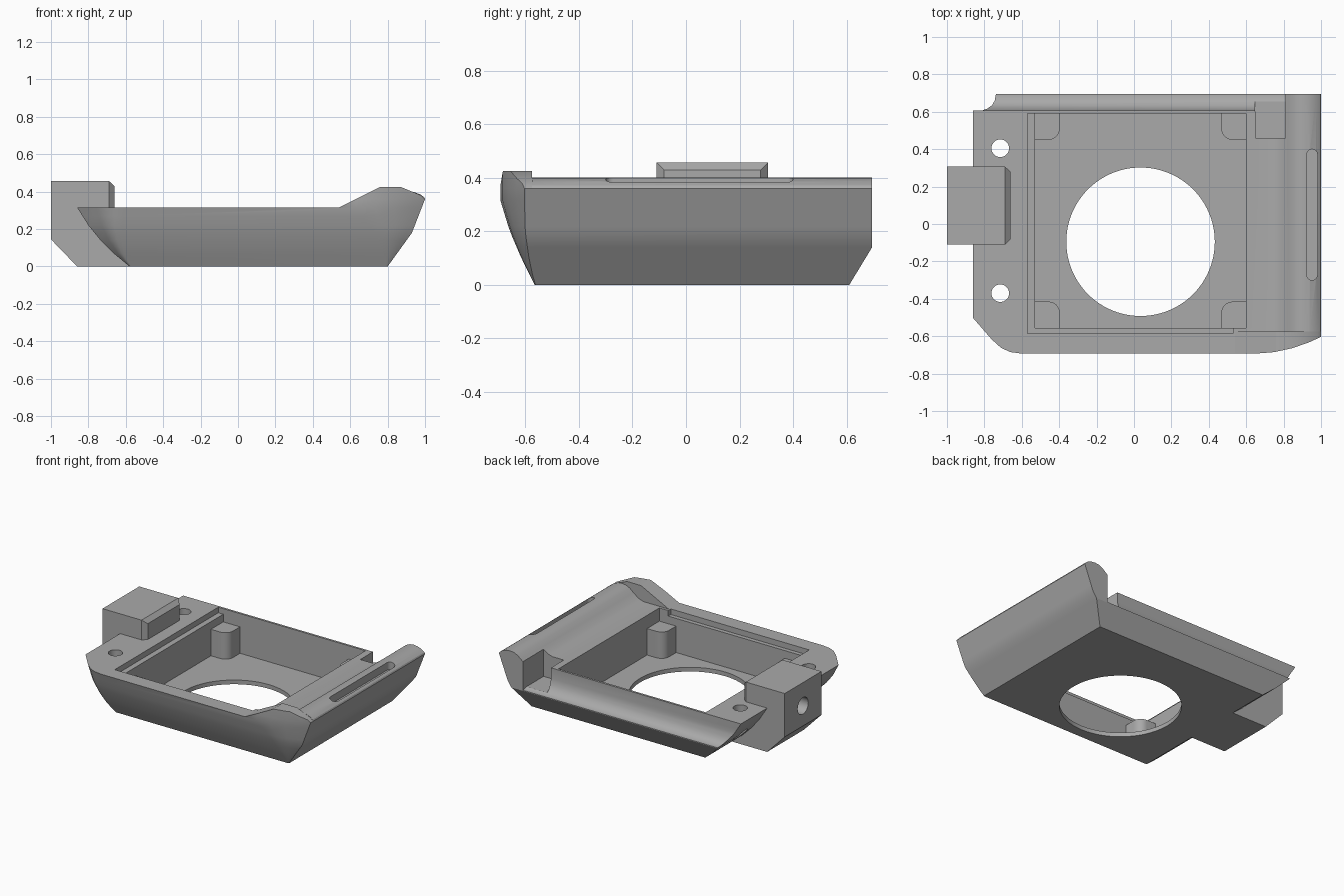
import bpy, bmesh, math
from mathutils import Vector

old = bpy.data.objects.get("Cube")
if old:
    bpy.data.objects.remove(old, do_unlink=True)

grey = bpy.data.materials.new("plain grey")
grey.use_nodes = True
grey.diffuse_color = (0.4, 0.4, 0.4, 1)
grey.node_tree.nodes["Principled BSDF"].inputs["Base Color"].default_value = (0.4, 0.4, 0.4, 1)


def loft(name, rings):
    """Solid skinned through rings with equal point counts."""
    bm = bmesh.new()
    rows = [[bm.verts.new(p) for p in ring] for ring in rings]
    n = len(rows[0])
    for a, b in zip(rows, rows[1:]):
        for i in range(n):
            j = (i + 1) % n
            bm.faces.new((a[i], a[j], b[j], b[i]))
    bm.faces.new(rows[0][::-1])
    bm.faces.new(rows[-1])
    bmesh.ops.recalc_face_normals(bm, faces=bm.faces)
    mesh = bpy.data.meshes.new(name)
    bm.to_mesh(mesh)
    bm.free()
    mesh.materials.append(grey)
    ob = bpy.data.objects.new(name, mesh)
    bpy.context.collection.objects.link(ob)
    return ob


def prism(name, pts, axis, lo, hi):
    """Extrude a 2D profile along x, y or z."""
    place = {"x": lambda a, b, d: (d, a, b),
             "y": lambda a, b, d: (a, d, b),
             "z": lambda a, b, d: (a, b, d)}[axis]
    return loft(name, [[place(a, b, d) for a, b in pts] for d in (lo, hi)])


def box(name, x, y, z):
    return prism(name, [(x[0], y[0]), (x[1], y[0]), (x[1], y[1]), (x[0], y[1])], "z", *z)


def arc(cx, cy, r, start=0, end=360, n=48):
    return [(cx + r * math.cos(math.radians(start + (end - start) * i / n)),
             cy + r * math.sin(math.radians(start + (end - start) * i / n)))
            for i in range(n if end - start == 360 else n + 1)]


def boolean(ob, other, op="DIFFERENCE"):
    mod = ob.modifiers.new(op, "BOOLEAN")
    mod.operation, mod.object, mod.solver = op, other, "EXACT"
    bpy.context.view_layer.objects.active = ob
    bpy.ops.object.modifier_apply(modifier=mod.name)
    bpy.data.objects.remove(other, do_unlink=True)


def at(curve, z):
    """Read a (height, position) curve at height z."""
    for (z0, v0), (z1, v1) in zip(curve, curve[1:]):
        if z <= z1:
            return v0 + (v1 - v0) * (z - z0) / (z1 - z0)
    return curve[-1][1]


# Outer hull: each side flares upward, front corners get rounder with height
DECK = 0.315
left = [(0, -0.58), (0.07, -0.665), (0.14, -0.735), (0.22, -0.8), (DECK, -0.86)]
right = [(0, 0.8), (0.18, 0.93), (0.36, 1.0)]
front = [(0, -0.565), (0.1, -0.615), (0.2, -0.658), (DECK, -0.693)]
back = [(0, 0.61), (0.14, 0.695)]
rings = []
for z in (0, 0.035, 0.07, 0.105, 0.14, 0.18, 0.22, 0.27, DECK, 0.36, 0.45):
    l, r, f, b = (at(c, z) for c in (left, right, front, back))
    t = max(0.03, min(1, z / DECK))
    corner_l = [(0, 0.19), (0.1, 0.075), (0.15, 0.03), (0.2, 0.008), (0.26, 0)]
    corner_r = [(0.35, 0), (0.25, 0.008), (0.15, 0.03), (0.06, 0.062), (0, 0.09)]
    ring = [(l + a * t, f + c * t, z) for a, c in corner_l]
    ring += [(r - a * t, f + c * t, z) for a, c in corner_r]
    ring += [(r, b, z), (l, b, z)]
    rings.append(ring)
shell = loft("shell", rings)

# Top shape: flat deck with a raised side lip, and a wedge at the front corner
sky = [(1.2, 0.36), (1.2, 0.7), (-1.2, 0.7), (-1.2, DECK)]
lip = [(0.74, DECK), (0.78, 0.328), (0.82, 0.358), (0.85, 0.383), (0.88, 0.397),
       (0.91, 0.401), (0.94, 0.398), (0.975, 0.385), (0.995, 0.37), (1.0, 0.36)]
wedge = [(0.54, DECK), (0.76, 0.425), (0.87, 0.425), (0.98, 0.38), (1.0, 0.36)]
boolean(shell, prism("lip_cutter", lip + sky, "y", -0.575, 0.9))
boolean(shell, prism("wedge_cutter", wedge + sky, "y", -0.9, -0.575))

# Hollow channel along the back and its notch beside the lip
channel = [(0.8, 0.145), (0.69, 0.145), (0.66, 0.152), (0.635, 0.17), (0.617, 0.2),
           (0.606, 0.24), (0.604, 0.6), (0.8, 0.6)]
boolean(shell, prism("channel_cutter", channel, "x", -1.2, 0.81))
notch = [(0.81, 0.8), (0.64, 0.8), (0.65, 0.56), (0.65, 0.46), (0.81, 0.46)]
boolean(shell, prism("notch_cutter", notch, "z", 0.155, 0.6))

# Cavity, shallow rim step and round opening in the floor
boolean(shell, box("cavity_cutter", (-0.53, 0.6), (-0.555, 0.59), (0.03, 0.6)))
boolean(shell, box("rim_cutter", (-0.57, 0.53), (-0.585, 0.59), (0.275, 0.6)))
boolean(shell, prism("opening_cutter", arc(0.035, -0.095, 0.397, n=96), "z", -0.1, 0.1))

# Long slot on the lip
slot = arc(0.952, 0.372, 0.028, 0, 180, 16) + arc(0.952, -0.272, 0.028, 180, 360, 16)
boolean(shell, prism("slot_cutter", slot, "z", 0.345, 0.6))

# Side mounting block with a sloped underside and bevelled inner end
profile = [(-1, 0.145), (-0.86, 0), (-0.55, 0), (-0.55, 0.25), (-0.69, 0.25),
           (-0.69, 0.457), (-1, 0.457)]
boolean(shell, prism("block", profile, "y", -0.11, 0.307), "UNION")
nose = [[(x, y, z) for y, z in ((-0.11 + i, 0.25), (0.307 - i, 0.25),
                                (0.307 - i, 0.457 - i), (-0.11 + i, 0.457 - i))]
        for x, i in ((-0.7, 0), (-0.69, 0), (-0.66, 0.028))]
boolean(shell, loft("block_nose", nose), "UNION")
boolean(shell, prism("bore_cutter", arc(0.1, 0.29, 0.06, n=32), "x", -1.2, -0.75))

# Screw holes in the side deck
for y in (0.405, -0.37):
    boolean(shell, prism("screw_cutter", arc(-0.715, y, 0.047, n=32), "z", -0.1, 0.6))

# Corner posts, rounded towards the middle of the cavity
posts = []
for x, sx in ((-0.53, 1), (0.6, -1)):
    for y, sy in ((-0.555, 1), (0.59, -1)):
        side = "left" if sx < 0 else "right"
        end = "front" if sy > 0 else "back"
        outline = [(-0.005, -0.005), (0.133, -0.005)] + arc(0.073, 0.08, 0.06, 0, 90, 8) + [(-0.005, 0.14)]
        posts.append(prism(f"{end}_{side}_post",
                           [(x + sx * a, y + sy * b) for a, b in outline], "z", 0.02, 0.22))

# Smooth the curved faces and keep edges sharp
bpy.ops.object.select_all(action="DESELECT")
for ob in [shell] + posts:
    ob.select_set(True)
bpy.context.view_layer.objects.active = shell
bpy.ops.object.shade_smooth_by_angle(angle=math.radians(25))
